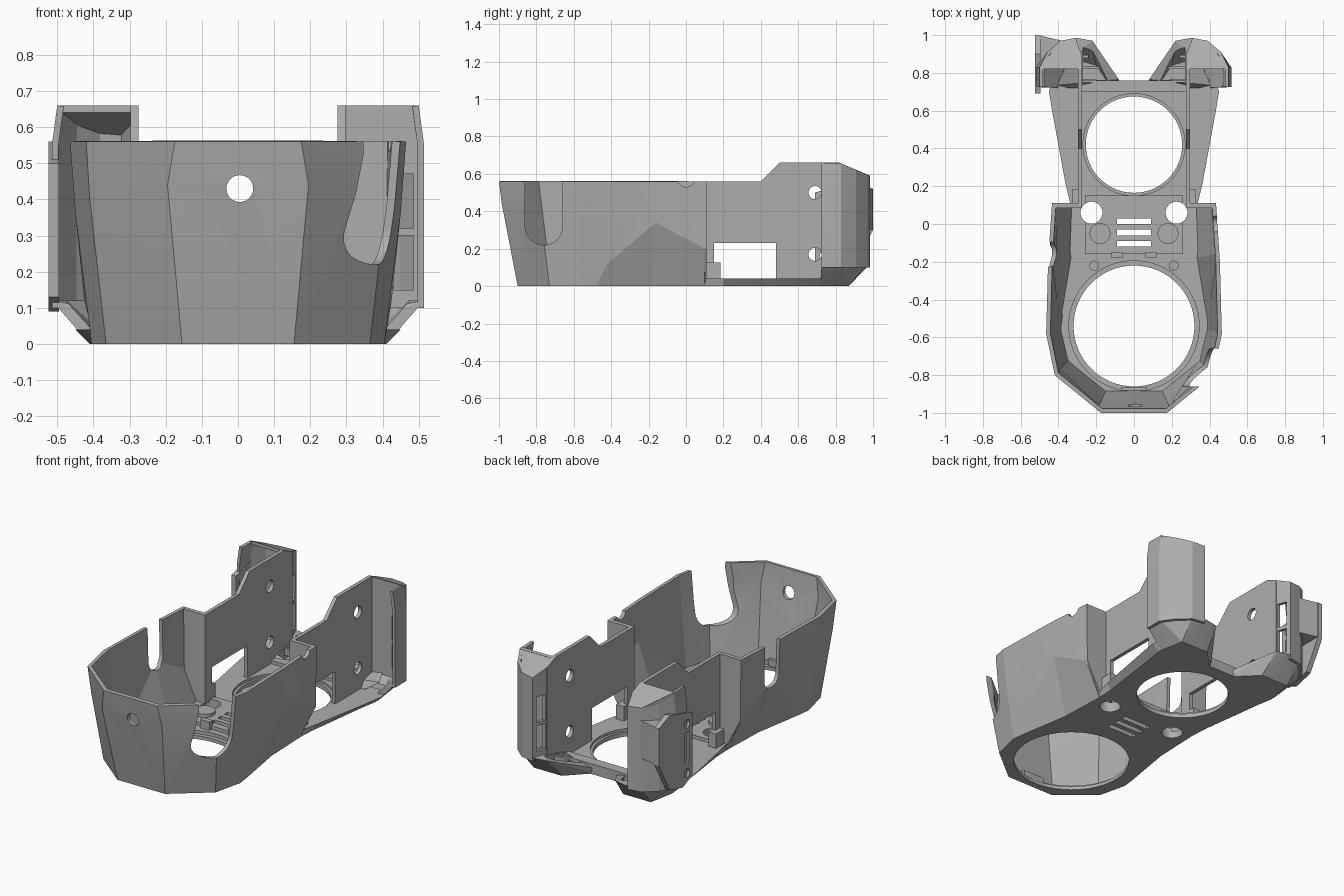
import bpy, bmesh, math
from mathutils import Vector, Matrix

if "Cube" in bpy.data.objects:
    bpy.data.objects.remove(bpy.data.objects["Cube"])

grey = bpy.data.materials.new("mid_grey")
grey.use_nodes = True
COLOUR = (0.42, 0.42, 0.42, 1)
grey.diffuse_color = COLOUR
grey.node_tree.nodes["Principled BSDF"].inputs["Base Color"].default_value = COLOUR


def finish(name, bm, recalc=True):
    if recalc:
        bmesh.ops.recalc_face_normals(bm, faces=bm.faces)
    mesh = bpy.data.meshes.new(name)
    bm.to_mesh(mesh)
    bm.free()
    mesh.materials.append(grey)
    obj = bpy.data.objects.new(name, mesh)
    bpy.context.scene.collection.objects.link(obj)
    return obj


def loft(name, lower, upper):
    """Closed solid between two matching rings of 3D points."""
    bm = bmesh.new()
    a = [bm.verts.new(p) for p in lower]
    b = [bm.verts.new(p) for p in upper]
    bm.faces.new(a[::-1])
    bm.faces.new(b)
    for i in range(len(a)):
        j = (i + 1) % len(a)
        bm.faces.new((a[i], a[j], b[j], b[i]))
    return finish(name, bm)


def plate_x(name, x0, x1, outline):
    return loft(name, [(x0, y, z) for y, z in outline], [(x1, y, z) for y, z in outline])


def box(name, x0, x1, y0, y1, z0, z1):
    return plate_x(name, x0, x1, [(y0, z0), (y1, z0), (y1, z1), (y0, z1)])


def hull(name, points):
    bm = bmesh.new()
    for p in points:
        bm.verts.new(p)
    bmesh.ops.convex_hull(bm, input=bm.verts)
    return finish(name, bm)


def cylinder(name, centre, r, depth, axis="Z"):
    bm = bmesh.new()
    turn = {"Z": Matrix(), "X": Matrix.Rotation(math.pi / 2, 4, "Y"),
            "Y": Matrix.Rotation(math.pi / 2, 4, "X")}[axis]
    bmesh.ops.create_cone(bm, cap_ends=True, segments=64, radius1=r, radius2=r,
                          depth=depth, matrix=Matrix.Translation(Vector(centre)) @ turn)
    return finish(name, bm)


def bake(obj):
    deps = bpy.context.evaluated_depsgraph_get()
    mesh = bpy.data.meshes.new_from_object(obj.evaluated_get(deps))
    obj.modifiers.clear()
    obj.data = mesh


def cut(obj, cutters):
    for c in cutters:
        mod = obj.modifiers.new("cut", "BOOLEAN")
        mod.operation, mod.solver, mod.object = "DIFFERENCE", "EXACT", c
        bake(obj)
        bpy.data.objects.remove(c)


def strip(name, rings, thickness):
    """Open wall through stacked rings, thickened inward."""
    bm = bmesh.new()
    rows = [[bm.verts.new(p) for p in ring] for ring in rings]
    for a, b in zip(rows, rows[1:]):
        for i in range(len(a) - 1):
            bm.faces.new((a[i], a[i + 1], b[i + 1], b[i]))
    obj = finish(name, bm, recalc=False)
    mod = obj.modifiers.new("thickness", "SOLIDIFY")
    mod.thickness, mod.offset, mod.use_even_offset = thickness, -1, True
    bake(obj)
    return obj


def both(half):
    """Left run reversed plus right run, making a symmetric path."""
    return [(-p[0], *p[1:]) for p in reversed(half)] + half


def level(s, z, points):
    return [(s * x, y, z) for x, y in points]


# Faceted front bowl with undercut flanks, open at the rear
low = [(.155, -.9, 0), (.365, -.73, 0), (.405, -.56, 0), (.395, -.48, 0), (.345, -.18, 0),
       (.335, .1, 0)]
mid = [(.195, -.985, .44), (.41, -.78, .4), (.45, -.57, .36), (.425, -.42, .12),
       (.447, -.16, .34), (.43, .1, .2)]
top = [(.175, -1, .56), (.42, -.8, .56), (.465, -.58, .56), (.46, -.4, .56),
       (.455, -.2, .56), (.435, .1, .56)]
bowl = strip("front_bowl", [both(r) for r in (low, mid, top)], .022)
cut(bowl, [
    cylinder("cutter", (.005, -1, .43), .037, .3, "Y"),
    cylinder("cutter", (.45, -.76, .32), .1, .4, "X"),
    box("cutter", .25, .65, -.86, -.66, .32, .7),
    cylinder("cutter", (-.45, -.16, .36), .065, .2, "X"),
    box("cutter", -.55, -.35, -.225, -.095, .36, .7),
    cylinder("cutter", (.45, 0, .575), .045, .2, "X"),
])

# Floor with two stepped fan openings
front_half = [p[:2] for p in low]
rear_top = [(.36, .2), (.43, .58), (.45, .7), (.43, .77), (.07, .76)]
rear_low = [(.34, .2), (.39, .58), (.41, .7), (.4, .77), (.07, .76)]
floor = loft("floor_plate",
             [(x, y, 0) for x, y in both(front_half + rear_low)],
             [(x, y, .04) for x, y in both(front_half + rear_top)])
cut(floor, [cylinder("cutter", (0, -.54, 0), .32, .3),
            cylinder("cutter", (0, -.54, .07), .345, .1),
            cylinder("cutter", (0, .42, 0), .255, .3),
            cylinder("cutter", (0, .42, .075), .27, .1)])

# Raised centre platform with plain vent slots
platform = box("centre_platform", -.26, .26, -.16, .15, .03, .06)
cut(platform, [cylinder("cutter", (0, -.54, 0), .345, .3),
               cylinder("cutter", (0, .42, 0), .27, .3)])
for part in (floor, platform):
    cut(part, [cylinder("cutter", (s * .225, .06, 0), .058, .3) for s in (-1, 1)])
    cut(part, [box("cutter", -.09, .09, y, y + .03, -.1, .2) for y in (-.12, -.06, 0)])

box("rear_cross_rib", -.28, .28, .7, .76, .03, .06)
box("front_clip", -.07, .07, -.882, -.865, .015, .06)

for s, side in ((1, "left"), (-1, "right")):
    # Platform bosses
    cylinder(side + "_boss", (s * .18, -.05, .065), .055, .03)
    cylinder(side + "_small_boss", (s * .21, -.22, .045), .026, .03)
    box(side + "_clip", s * .06, s * .12, -.18, -.15, .03, .09)

    # Return panel joining bowl and rear wall
    hull(side + "_return_panel", [(s * x, y, z) for y in (.085, .11) for x, z in
                                  ((.275, .02), (.335, .02), (.43, .2), (.435, .56),
                                   (.275, .56))])
    # Small block beside the window
    box(side + "_corner_block", s * .275, s * .325, .1, .185, .02, .125)

    # Rear side wall with window and screw holes
    wall = plate_x(side + "_rear_wall", s * .275, s * .297,
                   [(.09, .02), (.09, .56), (.4, .56), (.5, .66), (.82, .66),
                    (.9, .625), (.9, .05), (.86, .02)])
    cut(wall, [box("cutter", s * .2, s * .45, .15, .48, .04, .23)] +
        [cylinder("cutter", (s * .3, .69, z), .035, .3, "X") for z in (.17, .5)])

    # Rear wing shell, wrapping to a slotted inner corner
    path = [(.515, .725), (.515, .83), (.46, .91), (.39, .97), (.31, .985), (.275, .89)]
    rings = [[(x, y, .1) for x, y in path], [(x, y, .55) for x, y in path],
             [(min(x, .5), y, .66 - max(0, y - .82) * .43) for x, y in path]]
    rings = [[(s * x, y, z) for x, y, z in r][::s] for r in rings]
    shell = strip(side + "_wing_shell", rings, .018)
    cut(shell, [box("cutter", s * .2, s * .35, .905, .96, z, z + .15) for z in (.15, .32)])

    # Sloped wing cover
    hull(side + "_wing_cover", [(s * x, y, z - d) for d in (0, .02) for x, y, z in
                                ((.275, .82, .66), (.5, .82, .66), (.39, .97, .595),
                                 (.31, .985, .59), (.275, .89, .63))])

    # Hollow chamfered foot under the wing, spreading to the floor edge
    foot = hull(side + "_wing_foot",
                level(s, 0, [(.07, .74), (.2, .87), (.38, .87), (.41, .72)]) +
                level(s, .12, [(.22, .97), (.3, .985), (.39, .97), (.515, .83), (.515, .725)]) +
                level(s, .04, [(.08, .765), (.3, .72)]))
    cut(foot, [
        hull("cutter", level(s, .025, [(.31, .7), (.31, .85), (.37, .85), (.39, .7)]) +
             level(s, .14, [(.31, .965), (.38, .95), (.495, .82), (.495, .7)])),
        hull("cutter", level(s, .025, [(.14, .75), (.2, .84), (.27, .86), (.27, .75)]) +
             level(s, .14, [(.12, .75), (.225, .945), (.27, .95), (.27, .75)]))])
    # Louvre bars across the foot pocket
    for y in (.82, .88):
        box(side + "_louvre", s * (y - .64), s * .28, y, y + .015, .045, .085)

# Closing panel inside the left wing, with two slots
panel = box("left_wing_panel", .29, .5, .82, .835, .1, .655)
cut(panel, [box("cutter", .43, .485, .7, .9, z, z + .15) for z in (.15, .32)])

# Side mounting bracket with cable window
bracket = plate_x("side_bracket", -.525, -.495,
                  [(.69, .13), (.78, .09), (.9, .12), (.985, .27), (1, .3), (1, .52),
                   (.9, .56), (.69, .5)])
cut(bracket, [cylinder("cutter", (-.5, .74, z), .025, .2, "X") for z in (.16, .45)] +
    [box("cutter", -.6, -.4, .72, .76, .22, .4)])
hull("bracket_web", [(x, y, z) for z in (.3, .52) for x, y in
                     ((-.51, 1), (-.51, .83), (-.38, .97))])

# Smooth round walls, keep facets crisp
bpy.ops.object.select_all(action="DESELECT")
for obj in bpy.context.scene.objects:
    if obj.type == "MESH" and grey.name in obj.data.materials:
        obj.select_set(True)
        bpy.context.view_layer.objects.active = obj
bpy.ops.object.shade_smooth_by_angle(angle=math.radians(10))
